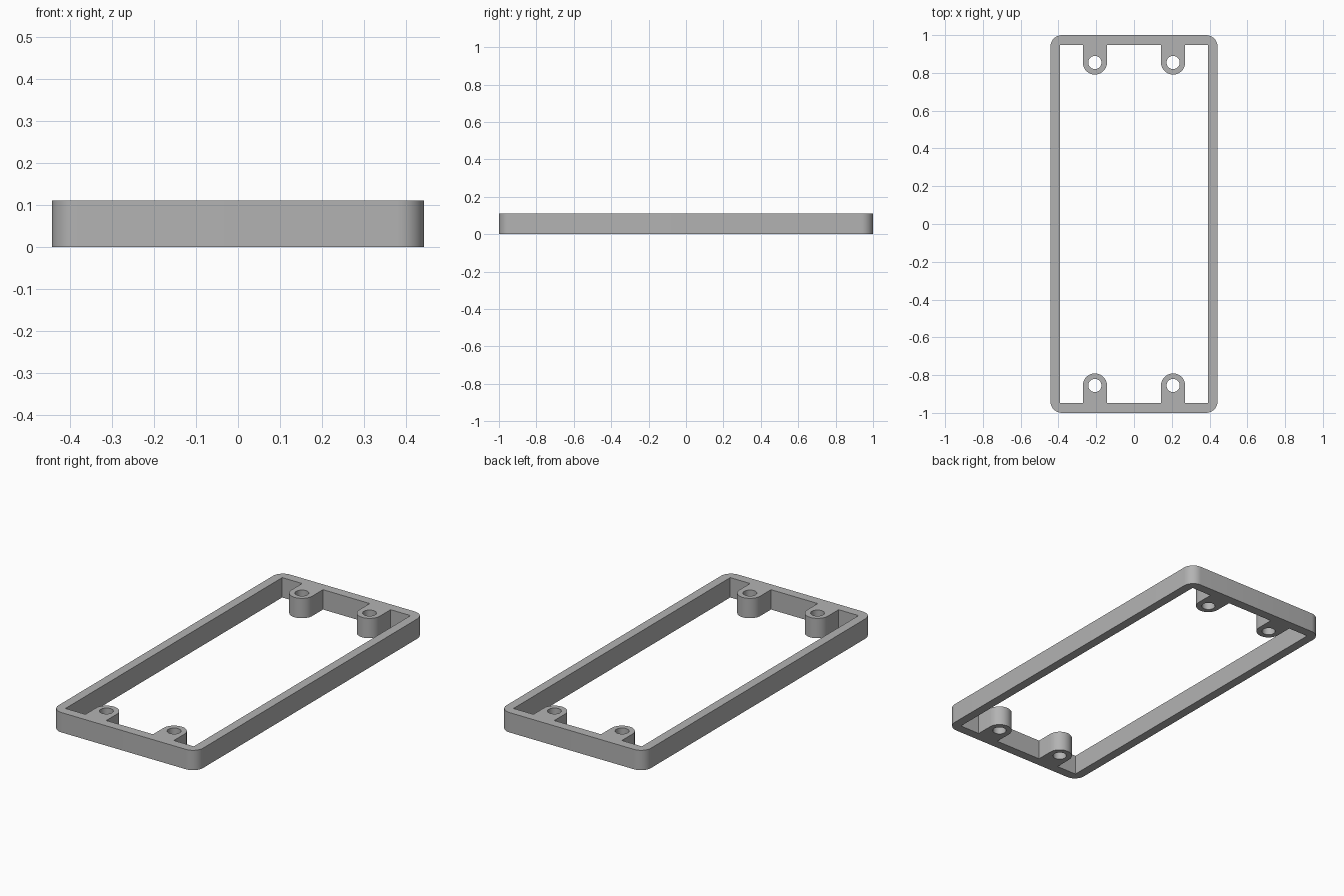
import bpy, bmesh
from math import pi, cos, sin

cube = bpy.data.objects.get("Cube")
if cube:
    bpy.data.objects.remove(cube)

HALF_X, HALF_Y, HEIGHT = 0.443, 1.0, 0.11
WALL, CORNER = 0.05, 0.062
BOSS_X, BOSS_Y, BOSS_R, HOLE_R = 0.207, 0.855, 0.064, 0.035


def arc(cx, cy, r, start, end, steps):
    return [(cx + r * cos(start + (end - start) * i / steps),
             cy + r * sin(start + (end - start) * i / steps))
            for i in range(steps + 1)]


# Outer outline with rounded corners
outer = []
for i, (sx, sy) in enumerate([(1, 1), (-1, 1), (-1, -1), (1, -1)]):
    outer += arc(sx * (HALF_X - CORNER), sy * (HALF_Y - CORNER), CORNER,
                 i * pi / 2, (i + 1) * pi / 2, 10)

# Opening: square corners, with two round-ended bosses at each end
ix, iy = HALF_X - WALL, HALF_Y - WALL - 0.002
end = [(ix, iy)]
for cx in (BOSS_X, -BOSS_X):
    end.append((cx + BOSS_R, iy))
    end += arc(cx, BOSS_Y, BOSS_R, 0, -pi, 20)
    end.append((cx - BOSS_R, iy))
end.append((-ix, iy))
opening = end + [(-x, -y) for x, y in end]

# Screw holes through the bosses
holes = [arc(sx * BOSS_X, sy * BOSS_Y, HOLE_R, 0, 2 * pi, 32)[:-1]
         for sx in (1, -1) for sy in (1, -1)]

# Fill the flat profile and extrude it to full height
curve = bpy.data.curves.new("frame_profile", 'CURVE')
curve.dimensions = '2D'
curve.fill_mode = 'BOTH'
curve.extrude = HEIGHT / 2
for loop in [outer, opening] + holes:
    spline = curve.splines.new('POLY')
    spline.points.add(len(loop) - 1)
    for point, (x, y) in zip(spline.points, loop):
        point.co = (x, y, 0, 1)
    spline.use_cyclic_u = True

profile = bpy.data.objects.new("frame_profile", curve)
bpy.context.collection.objects.link(profile)
bpy.context.view_layer.update()
mesh = bpy.data.meshes.new_from_object(
    profile.evaluated_get(bpy.context.evaluated_depsgraph_get()))
bpy.data.objects.remove(profile)

# Weld the caps to the walls and stand the frame on the ground
bm = bmesh.new()
bm.from_mesh(mesh)
bmesh.ops.remove_doubles(bm, verts=bm.verts, dist=0.0005)
bmesh.ops.translate(bm, verts=bm.verts, vec=(0, 0, HEIGHT / 2))
bmesh.ops.recalc_face_normals(bm, faces=bm.faces)
bm.to_mesh(mesh)
bm.free()

frame = bpy.data.objects.new("mounting_frame", mesh)
bpy.context.collection.objects.link(frame)

# Grey material
grey = bpy.data.materials.new("plain_grey")
grey.use_nodes = True
colour = (0.45, 0.45, 0.45, 1)
grey.diffuse_color = colour
grey.node_tree.nodes["Principled BSDF"].inputs["Base Color"].default_value = colour
mesh.materials.clear()
mesh.materials.append(grey)
for face in mesh.polygons:
    face.material_index = 0

bpy.ops.object.select_all(action='DESELECT')
frame.select_set(True)
bpy.context.view_layer.objects.active = frame
bpy.ops.object.shade_smooth_by_angle(angle=pi / 6)
